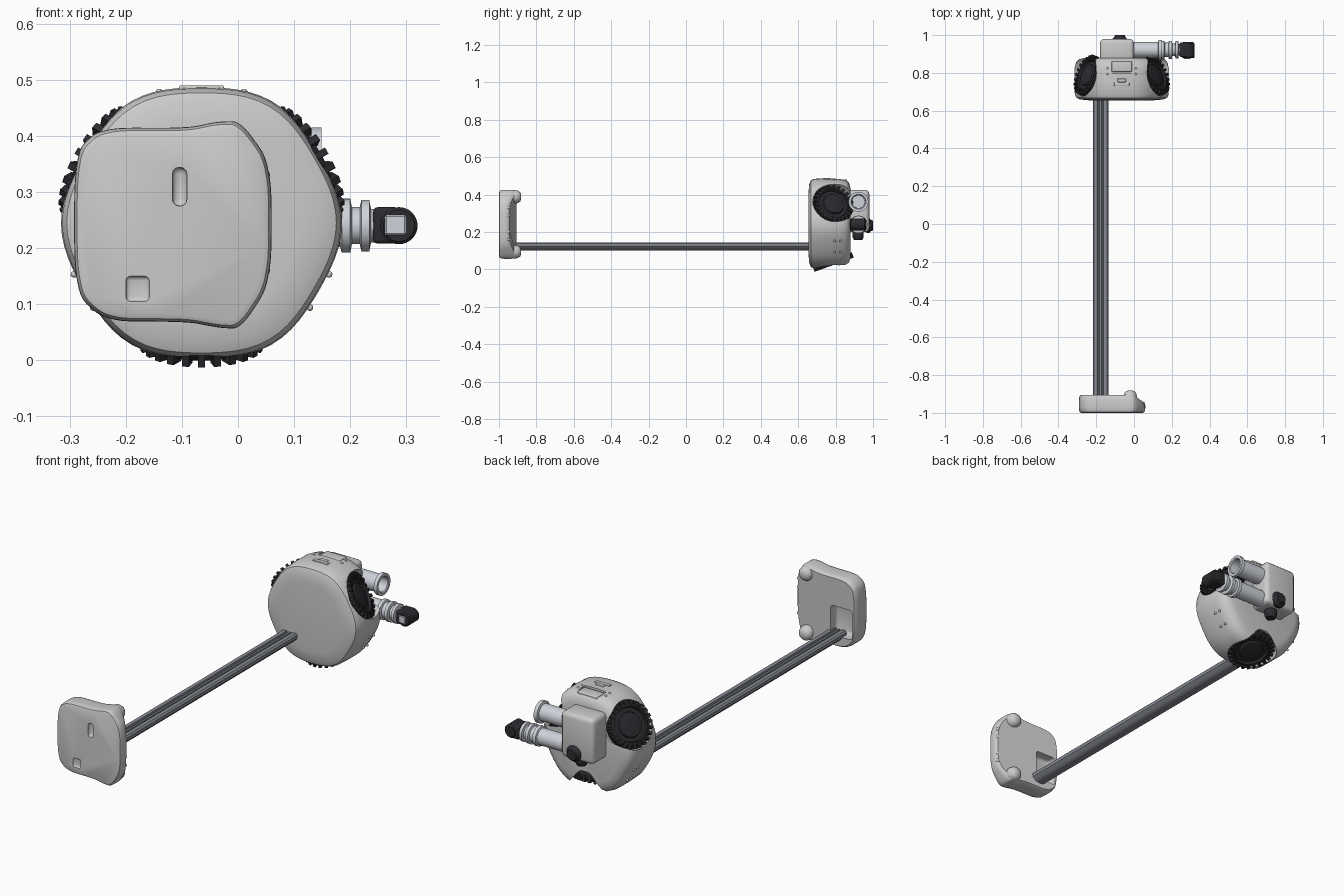
import bpy, bmesh, math
from mathutils import Vector, Matrix

if "Cube" in bpy.data.objects:
    bpy.data.objects.remove(bpy.data.objects["Cube"])

CX, CZ = -0.065, 0.245      # axis of the round rear body
X, Y = Vector((1, 0, 0)), Vector((0, 1, 0))


def colour(name, rgb):
    m = bpy.data.materials.new(name)
    m.diffuse_color = (*rgb, 1)
    m.use_nodes = True
    m.node_tree.nodes["Principled BSDF"].inputs["Base Color"].default_value = m.diffuse_color
    return m


BLACK = colour("black", (0.025, 0.025, 0.03))
STEEL = colour("steel", (0.25, 0.26, 0.3))
PALE = colour("pale", (0.62, 0.65, 0.7))


def finish(name, bm, mat=None, angle=35):
    bmesh.ops.recalc_face_normals(bm, faces=bm.faces)
    me = bpy.data.meshes.new(name)
    bm.to_mesh(me)
    bm.free()
    ob = bpy.data.objects.new(name, me)
    bpy.context.collection.objects.link(ob)
    if mat:
        me.materials.append(mat)
    smooth(ob, angle)
    return ob


def smooth(ob, angle=35):
    bpy.ops.object.select_all(action='DESELECT')
    bpy.context.view_layer.objects.active = ob
    ob.select_set(True)
    bpy.ops.object.shade_smooth_by_angle(angle=math.radians(angle))


def loft(rings):
    """Skin a list of equal-sized point rings and cap both ends."""
    bm = bmesh.new()
    vs = [[bm.verts.new(p) for p in r] for r in rings]
    n = len(vs[0])
    for a, b in zip(vs, vs[1:]):
        for i in range(n):
            bm.faces.new((a[i], a[(i + 1) % n], b[(i + 1) % n], b[i]))
    bm.faces.new(vs[0])
    bm.faces.new(vs[-1][::-1])
    return bm


def lathe(name, profile, origin, axis, mat=None, n=40, wave=lambda a: 1):
    """Profile of (radius, distance along axis)."""
    axis = Vector(axis).normalized()
    u = axis.cross(Vector((0, 0, 1)) if abs(axis.z) < 0.9 else Y).normalized()
    v = axis.cross(u)
    o = Vector(origin)
    angs = [2 * math.pi * i / n for i in range(n)]
    return finish(name, loft([[o + axis * t + (u * math.cos(a) + v * math.sin(a)) * r * wave(a)
                               for a in angs] for r, t in profile]), mat)


def box(name, lo, hi, bevel=0.0, mat=None, segs=3):
    bm = bmesh.new()
    lo, hi = Vector(lo), Vector(hi)
    bmesh.ops.create_cube(bm, size=1, matrix=Matrix.Translation((lo + hi) / 2) @ Matrix.Diagonal((*(hi - lo), 1)))
    if bevel:
        bmesh.ops.bevel(bm, geom=bm.edges[:], offset=bevel, segments=segs, profile=0.5, affect='EDGES')
    return finish(name, bm, mat)


def ball(name, pos, r, mat=None):
    bm = bmesh.new()
    bmesh.ops.create_uvsphere(bm, u_segments=24, v_segments=12, radius=r, matrix=Matrix.Translation(pos))
    return finish(name, bm, mat)


def cut(ob, tool):
    m = ob.modifiers.new("cut", 'BOOLEAN')
    m.operation, m.object, m.solver = 'DIFFERENCE', tool, 'EXACT'
    tool.hide_render = True
    bpy.ops.object.select_all(action='DESELECT')
    bpy.context.view_layer.objects.active = ob
    ob.select_set(True)
    ob.modifiers.move(len(ob.modifiers) - 1, 0)
    bpy.ops.object.modifier_apply(modifier="cut")
    bpy.data.objects.remove(tool)
    smooth(ob)


# Rear body: a shallow drum, slightly hexagonal
body = lathe("rear_body", [(0.17, 0.655), (0.215, 0.659), (0.236, 0.668), (0.244, 0.685), (0.246, 0.75),
                           (0.246, 0.82), (0.238, 0.855), (0.222, 0.872), (0.19, 0.88)],
             (CX, 0, CZ), Y, n=72, wave=lambda a: 1 + 0.018 * math.cos(6 * a))

# Three tilted wheels set into scooped seats
for k, deg in enumerate((30, 150, 270)):
    a = math.radians(deg)
    radial = Vector((math.cos(a), 0, math.sin(a)))
    tilt = math.radians(20)
    nrm = radial * math.cos(tilt) + Y * math.sin(tilt)
    c = Vector((CX, 0.785, CZ)) + radial * 0.2
    cut(body, lathe("seat_cutter", [(0.112, -0.025), (0.122, 0.12)], c, nrm))
    lathe(f"wheel_{k}", [(0.085, -0.04), (0.104, -0.024), (0.106, 0.0), (0.098, 0.013), (0.082, 0.017),
                         (0.078, 0.006), (0.06, 0.006), (0.056, 0.016), (0.03, 0.02), (0.005, 0.021)],
          c, nrm, BLACK, 48)
    # tread blocks round the rim
    side = nrm.cross(radial).normalized()
    up = nrm.cross(side)
    bm = bmesh.new()
    for i in range(24):
        t = 2 * math.pi * i / 24
        d = up * math.cos(t) + side * math.sin(t)
        rot = Matrix((d, nrm.cross(d), nrm)).transposed().to_4x4()
        bmesh.ops.create_cube(bm, size=1, matrix=Matrix.Translation(c + d * 0.098 + nrm * 0.006) @ rot
                              @ Matrix.Diagonal((0.026, 0.013, 0.03, 1)))
    finish(f"wheel_treads_{k}", bm, BLACK)

# Top panel recesses and rivets
cut(body, box("cutter", (-0.125, 0.8, 0.476), (-0.005, 0.868, 0.52)))
box("top_hatch", (-0.119, 0.806, 0.46), (-0.011, 0.862, 0.481), 0.004)
box("top_step", (-0.105, 0.73, 0.46), (-0.025, 0.75, 0.49), 0.003)
box("top_step_upper", (-0.087, 0.75, 0.46), (-0.043, 0.77, 0.49), 0.003)
for deg in (-38, -22, 82 + 26, 72, 202, 218):
    a = math.radians(deg)
    for y in (0.795, 0.825):
        ball("body_rivet", (CX + 0.245 * math.cos(a), y, CZ + 0.245 * math.sin(a)), 0.006)

# Rear housing with knobs
box("rear_housing", (-0.18, 0.86, 0.2), (0.0, 0.98, 0.425), 0.022)
lathe("rear_knob", [(0.04, 0.965), (0.04, 0.98), (0.03, 0.988), (0.026, 1.0)], (-0.075, 0, 0.235), Y, BLACK, 16)
lathe("lower_knob", [(0.022, 0), (0.03, 0.015), (0.03, 0.04), (0.02, 0.055)], (-0.075, 0.92, 0.158), (0, 0, 1), BLACK, 16)

# Upper open tube
lathe("upper_tube", [(0.042, -0.03), (0.042, 0.128), (0.053, 0.131), (0.053, 0.149), (0.04, 0.149),
                     (0.036, 0.145), (0.034, 0.06)], (0, 0.922, 0.362), X, PALE)
# Lower ringed tube
lathe("lower_tube", [(0.04, -0.03), (0.04, 0.14), (0.048, 0.143), (0.048, 0.16), (0.038, 0.163), (0.038, 0.182),
                     (0.048, 0.185), (0.048, 0.2), (0.033, 0.203), (0.033, 0.217), (0.046, 0.22),
                     (0.046, 0.234), (0.03, 0.237), (0.03, 0.25)], (0, 0.922, 0.24), X, PALE)
# Black elbow nozzle with a pale square port facing forward
box("elbow_collar", (0.241, 0.885, 0.208), (0.287, 0.96, 0.273), 0.008, BLACK)
lathe("elbow", [(0.028, 0.878), (0.033, 0.883), (0.033, 0.955), (0.026, 0.963)], (0.287, 0, 0.24), Y, BLACK, 32)
box("elbow_port", (0.262, 0.874, 0.223), (0.3, 0.9, 0.259), 0.003, PALE, 1)

# Connecting bar: rounded underside, two grooves along the top
bar = [(-0.218, 0.138), (-0.211, 0.145), (-0.192, 0.145), (-0.19, 0.136), (-0.184, 0.136), (-0.182, 0.143),
       (-0.172, 0.143), (-0.17, 0.136), (-0.164, 0.136), (-0.162, 0.145), (-0.142, 0.145), (-0.135, 0.138),
       (-0.136, 0.122), (-0.15, 0.106), (-0.165, 0.1), (-0.188, 0.1), (-0.203, 0.106), (-0.217, 0.122)]
finish("connecting_bar", loft([[(x, y, z) for x, z in bar] for y in (-0.94, 0.68)]), STEEL)

# Front pad outline, rounded by corner cutting
pts = [(-0.292, 0.12), (-0.292, 0.37), (-0.245, 0.415), (-0.09, 0.414), (-0.035, 0.426), (0.005, 0.426),
       (0.06, 0.35), (0.06, 0.14), (0.005, 0.056), (-0.035, 0.058), (-0.09, 0.069), (-0.235, 0.069)]
for _ in range(3):
    pts = [(a[0] * s + b[0] * (1 - s), a[1] * s + b[1] * (1 - s))
           for a, b in zip(pts, pts[1:] + pts[:1]) for s in (0.8, 0.2)]
rings = []
for s, y in ((0.92, -1), (0.97, -0.996), (0.995, -0.985), (1, -0.97), (1, -0.935), (0.985, -0.915), (0.95, -0.906)):
    ring = []
    for x, z in pts:
        px, pz = -0.116 + (x + 0.116) * s, 0.242 + (z - 0.242) * s
        slope = max(0, px) * 0.75 * max(0, (y + 0.97) / 0.064)
        ring.append((px, y - slope, pz))
    rings.append(ring)
pad = finish("front_pad", loft(rings))
# front slot, front dent, and deep pocket on the back
cut(pad, box("cutter", (-0.117, -1.03, 0.275), (-0.091, -0.985, 0.344), 0.012))
cut(pad, box("cutter", (-0.2, -1.03, 0.105), (-0.158, -0.992, 0.15), 0.008))
cut(pad, box("cutter", (-0.272, -0.955, 0.125), (-0.155, -0.85, 0.27), 0.015))
# corner knobs and side rivets
for z in (0.388, 0.094):
    lathe("corner_knob", [(0.036, -0.96), (0.036, -0.915), (0.033, -0.898), (0.024, -0.886), (0.01, -0.881)],
          (-0.02, 0, z), Y, n=32)
for z in (0.16, 0.2, 0.29, 0.33):
    ball("pad_rivet", (0.048, -0.95, z), 0.009)
